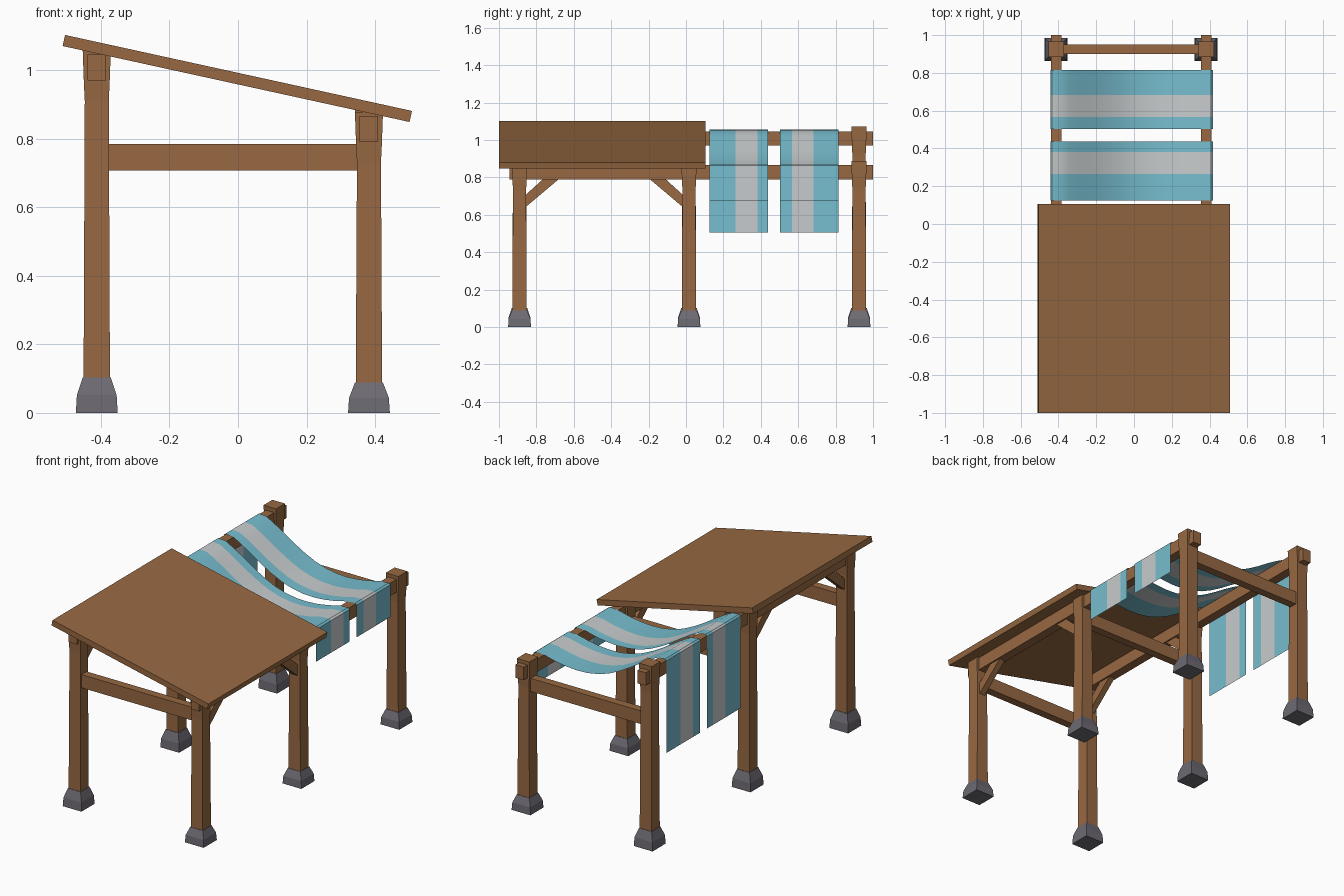
import bpy, bmesh, math
from mathutils import Vector, Matrix

if "Cube" in bpy.data.objects:
    bpy.data.objects.remove(bpy.data.objects["Cube"])


def material(name, rgb):
    m = bpy.data.materials.new(name)
    m.diffuse_color = (*rgb, 1)
    m.use_nodes = True
    m.node_tree.nodes["Principled BSDF"].inputs["Base Color"].default_value = m.diffuse_color
    return m


WOOD = material("brown wood", (0.31, 0.14, 0.054))
STONE = material("grey stone", (0.153, 0.144, 0.17))
BLUE = material("light blue cloth", (0.185, 0.51, 0.62))
WHITE = material("off white cloth", (0.57, 0.60, 0.61))


def finish(name, bm, mats, recalc=True):
    if recalc:
        bmesh.ops.recalc_face_normals(bm, faces=bm.faces[:])
    me = bpy.data.meshes.new(name)
    bm.to_mesh(me)
    bm.free()
    for m in mats:
        me.materials.append(m)
    ob = bpy.data.objects.new(name, me)
    bpy.context.collection.objects.link(ob)
    return ob


def box(name, lo, hi):
    lo, hi = Vector(lo), Vector(hi)
    bm = bmesh.new()
    bmesh.ops.create_cube(bm, size=1)
    for v in bm.verts:
        v.co = (lo + hi) / 2 + v.co * (hi - lo)
    return finish(name, bm, [WOOD])


def square_loft(name, x, y, levels, mat):
    """Stack of square rings given as (z, width)."""
    bm = bmesh.new()
    rings = [[bm.verts.new((x + sx * w / 2, y + sy * w / 2, z))
              for sx, sy in ((-1, -1), (1, -1), (1, 1), (-1, 1))] for z, w in levels]
    for a, b in zip(rings, rings[1:]):
        for i in range(4):
            j = (i + 1) % 4
            bm.faces.new((a[i], a[j], b[j], b[i]))
    bm.faces.new(rings[0])
    bm.faces.new(rings[-1])
    return finish(name, bm, [mat])


def prism_x(name, x, width, pts):
    """Outline in y, z extruded along x."""
    bm = bmesh.new()
    f = bm.faces.new([bm.verts.new((x - width / 2, y, z)) for y, z in pts])
    g = bmesh.ops.extrude_face_region(bm, geom=[f])["geom"]
    for v in g:
        if isinstance(v, bmesh.types.BMVert):
            v.co.x += width
    return finish(name, bm, [WOOD])


ROWS = {"front": -0.89, "middle": 0.016, "back": 0.925}
# side: x, beam bottom, foot height, front post top, back post top
SIDES = {"left": (-0.412, 0.97, 0.103, 1.058, 1.072),
         "right": (0.382, 0.79, 0.088, 0.878, 0.887)}

for side, (x, zb, foot, top, top_back) in SIDES.items():
    for row, y in ROWS.items():
        # stone foot and waisted post
        square_loft(f"{side}_{row}_foot", x, y,
                    [(0, 0.122), (foot * 0.5, 0.116), (foot, 0.082)], STONE)
        t = top_back if row == "back" else top
        square_loft(f"{side}_{row}_post", x, y,
                    [(foot - 0.01, 0.077), (zb - 0.06, 0.07), (zb - 0.01, 0.075), (t, 0.082)], WOOD)
    # long rail
    box(f"{side}_rail", (x - 0.027, -0.945, zb), (x + 0.027, 1.0, zb + 0.076))
    # diagonal braces under the roof
    for row, d in (("front", 1), ("middle", -1)):
        y = ROWS[row] + d * 0.025
        prism_x(f"{side}_{row}_brace", x, 0.036,
                [(y, zb - 0.155), (y, zb - 0.09), (y + d * 0.105, zb + 0.005), (y + d * 0.19, zb + 0.005)])

# cross beams
for row, y in ROWS.items():
    box(f"{row}_cross_beam", (-0.40, y - 0.024, 0.707), (0.37, y + 0.024, 0.784))

# sloping roof slab
roof = box("roof", (-0.518, -0.5525, -0.0165), (0.518, 0.5525, 0.0165))
roof.data.transform(Matrix.Translation((-0.002, -0.4475, 0.9755)) @ Matrix.Rotation(math.radians(12.35), 4, "Y"))

# striped cloths draped over the rails, one sheet thick
PROFILE = [(-0.443, 0.505), (-0.443, 1.046), (-0.434, 1.055), (-0.385, 1.05), (-0.34, 1.026),
           (-0.28, 0.99), (-0.21, 0.945), (-0.14, 0.905), (-0.07, 0.872), (0, 0.85), (0.07, 0.838),
           (0.14, 0.835), (0.21, 0.84), (0.28, 0.851), (0.35, 0.868), (0.408, 0.872),
           (0.419, 0.864), (0.419, 0.675)]
for name, ys in (("front_cloth", (0.125, 0.265, 0.382, 0.438)),
                 ("back_cloth", (0.502, 0.567, 0.683, 0.815))):
    bm = bmesh.new()
    rows = [[bm.verts.new((x, y, z)) for x, z in PROFILE] for y in ys]
    for k, (a, b) in enumerate(zip(rows, rows[1:])):
        for i in range(len(PROFILE) - 1):
            f = bm.faces.new((a[i], a[i + 1], b[i + 1], b[i]))
            f.material_index = k % 2
    ob = finish(name, bm, [BLUE, WHITE], recalc=False)
    bpy.ops.object.select_all(action="DESELECT")
    ob.select_set(True)
    bpy.context.view_layer.objects.active = ob
    bpy.ops.object.shade_smooth_by_angle(angle=math.radians(35))
